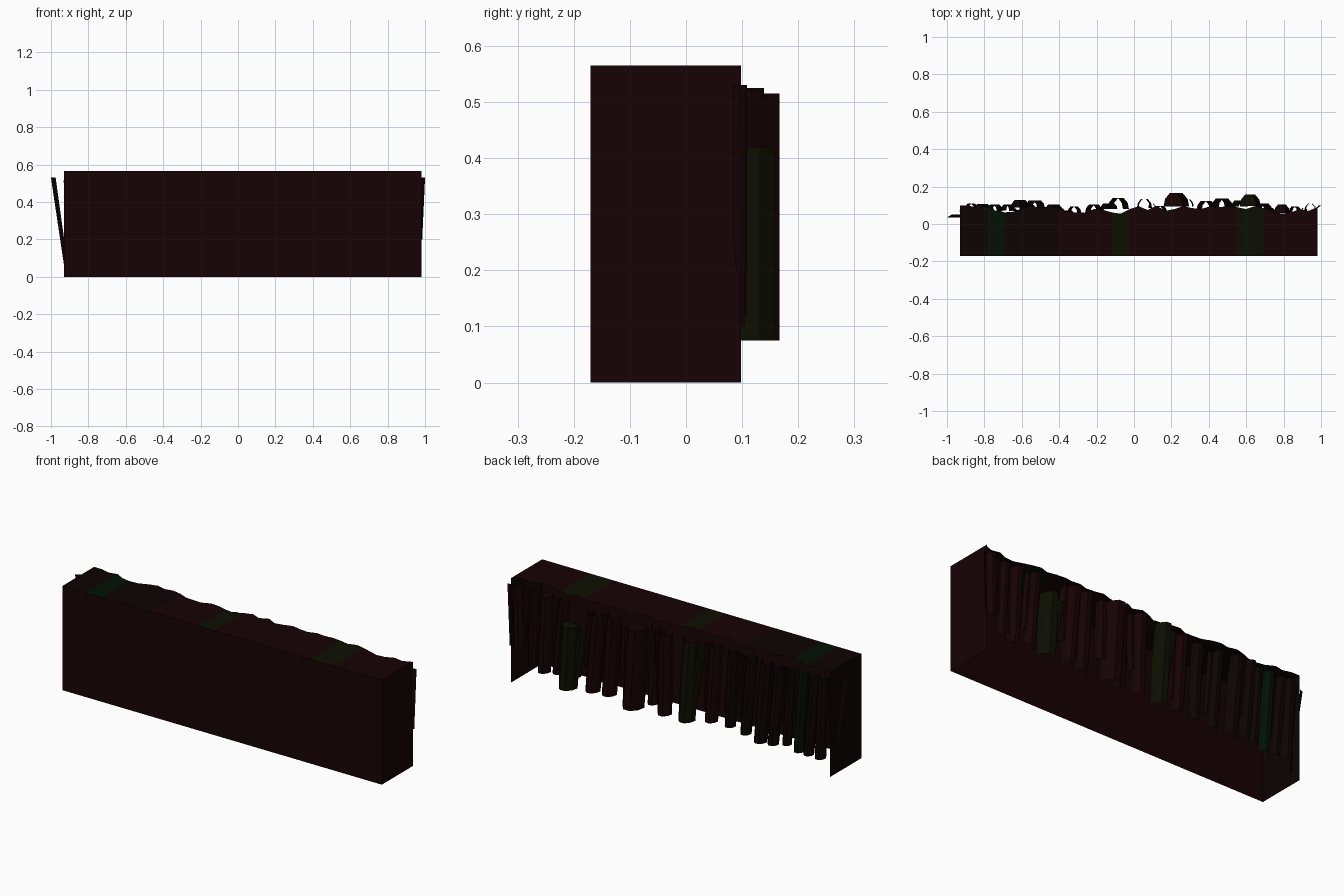
import bpy, random

random.seed(4)
XL, XR, YF, YB, H = -0.93, 0.98, -0.17, 0.098, 0.565


def material(name, rgb):
    m = bpy.data.materials.new(name)
    m.diffuse_color = (*rgb, 1)
    return m


RED = material("dark_red", (0.008, 0.0006, 0.001))
BROWN = material("dark_brown", (0.004, 0.0008, 0.0008))
OLIVE = material("moss_olive", (0.004, 0.0045, 0.0004))
GREEN = material("moss_green", (0.0006, 0.005, 0.001))


def add_mesh(name, verts, faces, mats):
    me = bpy.data.meshes.new(name)
    me.from_pydata(verts, [], faces)
    for m in mats:
        me.materials.append(m)
    ob = bpy.data.objects.new(name, me)
    bpy.context.collection.objects.link(ob)
    return ob


def quad(name, corners, mat):
    return add_mesh(name, corners, [(0, 1, 2, 3)], [mat])


# Front panel and both end panels, open at back and bottom
quad("front_panel", [(XL, YF, 0), (XR, YF, 0), (XR, YF, H), (XL, YF, H)], RED)
quad("right_end", [(XR, YF, 0), (XR, YB, 0), (XR, YB, H), (XR, YF, H)], RED)
quad("left_end", [(XL, YB, 0), (XL, YF, 0), (XL, YF, H), (XL, YB, H)], BROWN)

# Top sheet with a ragged back edge and mossy bands
edge = [.098, .098, .085, .095, .07, .062, .066, .085, .098, .085, .095, .085,
        .065, .062, .06, .08, .075, .062, .055, .08, .095, .075, .098, .07,
        .08, .095, .085, .08, .095, .09, .095, .09, .08, .095, .085, .07,
        .055, .06, .08, .07, .09]
n = len(edge) - 1
verts = []
for i, y in enumerate(edge):
    x = XL + (XR - XL) * i / n
    verts += [(x, YF, H), (x, y, H)]
faces = [(2 * i, 2 * i + 2, 2 * i + 3, 2 * i + 1) for i in range(n)]
top = add_mesh("top_sheet", verts, faces, [RED, OLIVE, BROWN, GREEN])
for p in top.data.polygons:
    cx = p.center.x
    if abs(cx + .74) < .06:
        p.material_index = 3
    elif min(abs(cx + .07), abs(cx - .62)) < .06:
        p.material_index = 1
    elif cx < -.4:
        p.material_index = 2

# Half-hexagonal hanging columns: x bottom, x top, y centre, radius, z bottom, z top
columns = [
    (-.86, -.88, .080, .030, .08, .525), (-.79, -.83, .080, .028, .08, .52),
    (-.73, -.76, .075, .030, .08, .525), (-.66, -.69, .080, .025, .10, .52),
    (-.59, -.63, .098, .030, .09, .525), (-.51, -.55, .092, .036, .08, .525),
    (-.41, -.45, .075, .030, .09, .52), (-.31, -.33, .065, .030, .10, .52),
    (-.20, -.23, .070, .035, .10, .525), (-.07, -.10, .095, .045, .08, .525),
    (.06, .05, .098, .038, .08, .52), (.15, .13, .070, .028, .10, .52),
    (.24, .21, .110, .058, .075, .515), (.40, .37, .085, .040, .09, .525),
    (.49, .45, .098, .040, .09, .52), (.63, .61, .110, .050, .075, .42),
    (.71, .67, .080, .030, .12, .525), (.80, .78, .070, .035, .10, .52),
    (.87, .85, .070, .025, .12, .525), (.94, .945, .080, .030, .20, .53),
]
profile = [(-1, -.3), (-.85, .4), (-.35, .97), (.35, .97), (.85, .4), (1, -.3)]


def column(name, xb, xt, y, r, z0, z1, mat, cap):
    v = [(x + px * r * s, y + py * r, z)
         for x, z, s in ((xb, z0, .95), ((xb + xt) / 2, (z0 + z1) / 2, 1.05), (xt, z1, .9))
         for px, py in profile]
    k = len(profile)
    f = [(j * k + i + 1, j * k + i, (j + 1) * k + i, (j + 1) * k + i + 1)
         for j in range(2) for i in range(k - 1)]
    if cap:
        f.append(tuple(range(3 * k - 1, 2 * k - 1, -1)))
    return add_mesh(name, v, f, [mat])


for i, (xb, xt, y, r, z0, z1) in enumerate(columns):
    mat = {2: GREEN, 9: OLIVE, 15: OLIVE}.get(i, BROWN if i < 8 else RED)
    column(f"column_{i:02d}", xb, xt, y, r, z0, z1, mat, i in (1, 4, 6, 12, 15, 17))
    # shorter strip laid against each column
    d = random.choice((-1, 1)) * r
    if i == len(columns) - 1:
        d = -r
    a = random.uniform(0, .1)
    column(f"strip_{i:02d}", xb + d * .9, xt + d * 1.3, y - .008, r * .5,
           z0 + .05 + a, z1 - .01, mat, False)

# Leaning slivers past both ends
quad("left_sliver", [(-.93, .035, .06), (-.91, .05, .06), (-.975, .05, .53), (-1, .035, .53)], BROWN)
quad("right_sliver", [(.975, .08, .20), (.985, .10, .20), (1, .098, .53), (.98, .085, .53)], RED)
